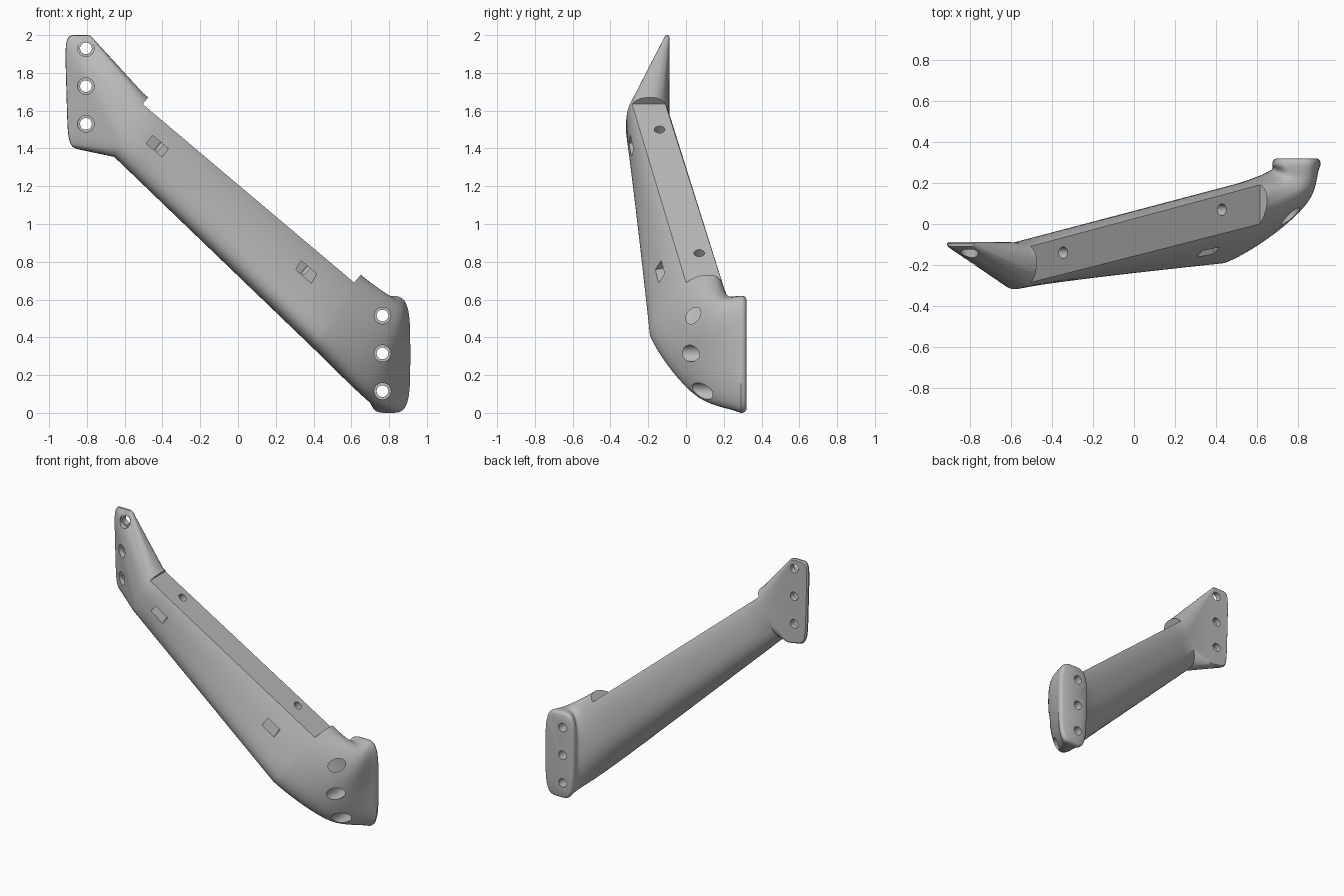
import bpy, bmesh
from math import sin, cos, pi, atan2, copysign
from mathutils import Vector, Matrix

cube = bpy.data.objects.get("Cube")
if cube:
    bpy.data.objects.remove(cube)

SIDES = 96
grey = bpy.data.materials.new("plain_grey")
grey.use_nodes = True
grey.diffuse_color = (0.5, 0.5, 0.5, 1)
grey.node_tree.nodes["Principled BSDF"].inputs["Base Color"].default_value = (0.5, 0.5, 0.5, 1)


def make_object(name, bm):
    mesh = bpy.data.meshes.new(name)
    bm.to_mesh(mesh)
    bm.free()
    obj = bpy.data.objects.new(name, mesh)
    bpy.context.collection.objects.link(obj)
    mesh.materials.append(grey)
    return obj


# A section is four corners (front-top, back-top, back-bottom, front-bottom) and a roundness
def section(ft, bt, bb, fb, power):
    return [Vector(c) for c in (ft, bt, bb, fb)], power


def blend(s, t, f):
    return [a.lerp(b, f) for a, b in zip(s[0], t[0])], s[1] + (t[1] - s[1]) * f


def spline(p, q, r, s, f):
    def mix(a, b, c, d):
        return (b * 2 + (c - a) * f + (a * 2 - b * 5 + c * 4 - d) * f ** 2
                + (b * 3 - a - c * 3 + d) * f ** 3) * 0.5
    return [mix(*c) for c in zip(p[0], q[0], r[0], s[0])], mix(p[1], q[1], r[1], s[1])


def ring_points(sec):
    (ft, bt, bb, fb), power = sec
    for i in range(SIDES):
        t = 2 * pi * i / SIDES
        a = copysign(abs(cos(t)) ** (2 / power), cos(t))
        b = copysign(abs(sin(t)) ** (2 / power), sin(t))
        yield bt.lerp(ft, (a + 1) / 2) * (1 + b) / 2 + bb.lerp(fb, (a + 1) / 2) * (1 - b) / 2


def add_loft(bm, sections):
    rings = [[bm.verts.new(p) for p in ring_points(s)] for s in sections]
    for r, s in zip(rings, rings[1:]):
        for i in range(SIDES):
            j = (i + 1) % SIDES
            bm.faces.new((r[i], r[j], s[j], s[i]))
    bm.faces.new(rings[-1])


# Convex flare between the plate rings and the strut's first ring, left open at the strut
def add_flare(bm, plate_rings, joint):
    plate = [bm.verts.new(p) for s in plate_rings for p in ring_points(s)]
    neck = {bm.verts.new(p) for p in ring_points(joint)}
    bmesh.ops.convex_hull(bm, input=plate + list(neck))
    inner = [f for f in bm.faces if all(v in neck for v in f.verts)]
    bmesh.ops.delete(bm, geom=inner, context="FACES_ONLY")
    loose = [e for e in bm.edges if not e.link_faces]
    bmesh.ops.delete(bm, geom=loose, context="EDGES")
    bmesh.ops.delete(bm, geom=[v for v in bm.verts if not v.link_faces], context="VERTS")


# Mounting plate outlines, moved along y and inset for the rounded rim
def left_plate(y, inset):
    k = inset
    return section((-0.917 + k, y, 2 - k), (-0.755 - k, y, 2 - k),
                   (-0.71 - k, y, 1.37 + k), (-0.9 + k, y, 1.405 + k), 6)


def right_plate(y, inset):
    k = inset
    return section((0.912 - k, y, 0.62 - k), (0.67 + k, y, 0.62 - k),
                   (0.685 + k, y, k), (0.912 - k, y, k), 4)


# Strut sections
bar_upper = section((-0.5, -0.315, 1.69), (-0.5, -0.085, 1.69),
                    (-0.655, -0.095, 1.355), (-0.655, -0.32, 1.355), 2.5)
bar_lower = section((0.645, 0, 0.735), (0.645, 0.23, 0.735),
                    (0.385, 0.17, 0.355), (0.385, -0.27, 0.355), 2.5)
elbow = section((0.895, 0.13, 0.605), (0.68, 0.265, 0.64),
                (0.64, 0.25, 0.09), (0.68, -0.05, 0.09), 2.5)
flange = right_plate(0.29, 0)

before = blend(bar_upper, bar_lower, 0.75)
after = blend(elbow, flange, 1.8)
sections = [blend(bar_upper, bar_lower, i / 10) for i in range(10)]
sections += [spline(before, bar_lower, elbow, flange, i / 10) for i in range(10)]
sections += [spline(bar_lower, elbow, flange, after, i / 8) for i in range(8)]
sections += [flange, right_plate(0.303, 0.001), right_plate(0.313, 0.006), right_plate(0.319, 0.016)]

bm = bmesh.new()
add_flare(bm, [left_plate(-0.087, 0.008), left_plate(-0.096, 0), left_plate(-0.11, 0.002)], bar_upper)
add_loft(bm, sections)
bmesh.ops.remove_doubles(bm, verts=bm.verts, dist=0.00005)
bmesh.ops.recalc_face_normals(bm, faces=bm.faces)
strut = make_object("strut_with_end_plates", bm)


def cut(bm):
    cutter = make_object("cutter", bm)
    cutter.hide_render = True
    mod = strut.modifiers.new("cut", "BOOLEAN")
    mod.operation = "DIFFERENCE"
    mod.solver = "EXACT"
    mod.object = cutter
    bpy.context.view_layer.objects.active = strut
    bpy.ops.object.modifier_apply(modifier=mod.name)
    bpy.data.objects.remove(cutter)


def cut_box(center, size, turn):
    bm = bmesh.new()
    bmesh.ops.create_cube(bm, size=1, matrix=Matrix.Translation(center) @ turn
                          @ Matrix.Diagonal((*size, 1)))
    cut(bm)


def cut_drill(start, end, radius):
    start, end = Vector(start), Vector(end)
    axis = end - start
    bm = bmesh.new()
    bmesh.ops.create_cone(bm, cap_ends=True, segments=32, radius1=radius, radius2=radius,
                          depth=axis.length,
                          matrix=Matrix.Translation((start + end) / 2)
                          @ axis.to_track_quat("Z", "Y").to_matrix().to_4x4())
    cut(bm)


# Flat seat along the upper edge
seat_a, seat_b = Vector((-0.505, 0, 1.635)), Vector((0.615, 0, 0.69))
run = seat_b - seat_a
turn = Matrix.Rotation(atan2(-run.z, run.x), 4, "Y")
normal = turn @ Vector((0, 0, 1))
cut_box((seat_a + seat_b) / 2 + normal * 0.1, (run.length, 1, 0.2), turn)

# Seat bolt holes, each meeting a nut pocket square to the strut's slanted front
slant = turn @ Matrix.Rotation(0.3, 4, "Z")
inward = slant @ Vector((0, 1, 0))
for x, y in ((-0.345, -0.14), (0.43, 0.07)):
    top = seat_a + run * ((x - seat_a.x) / run.x)
    top.y = y
    pocket = top - normal * 0.12
    cut_drill(top + normal * 0.05, pocket - normal * 0.02, 0.028)
    pocket.y = y - 0.17
    cut_box(pocket - inward * 0.05, (0.11, 0.5, 0.055), slant)

# Counterbored mounting holes
for x, top_z, seat_y in ((-0.805, 1.93, -0.125), (0.765, 0.515, 0.22)):
    for i in range(3):
        z = top_z - 0.2 * i
        cut_drill((x, -0.6, z), (x, 0.6, z), 0.031)
        cut_drill((x, -0.6, z), (x, seat_y, z), 0.044)

bpy.ops.object.select_all(action="DESELECT")
strut.select_set(True)
bpy.context.view_layer.objects.active = strut
bpy.ops.object.shade_smooth_by_angle(angle=0.6)
